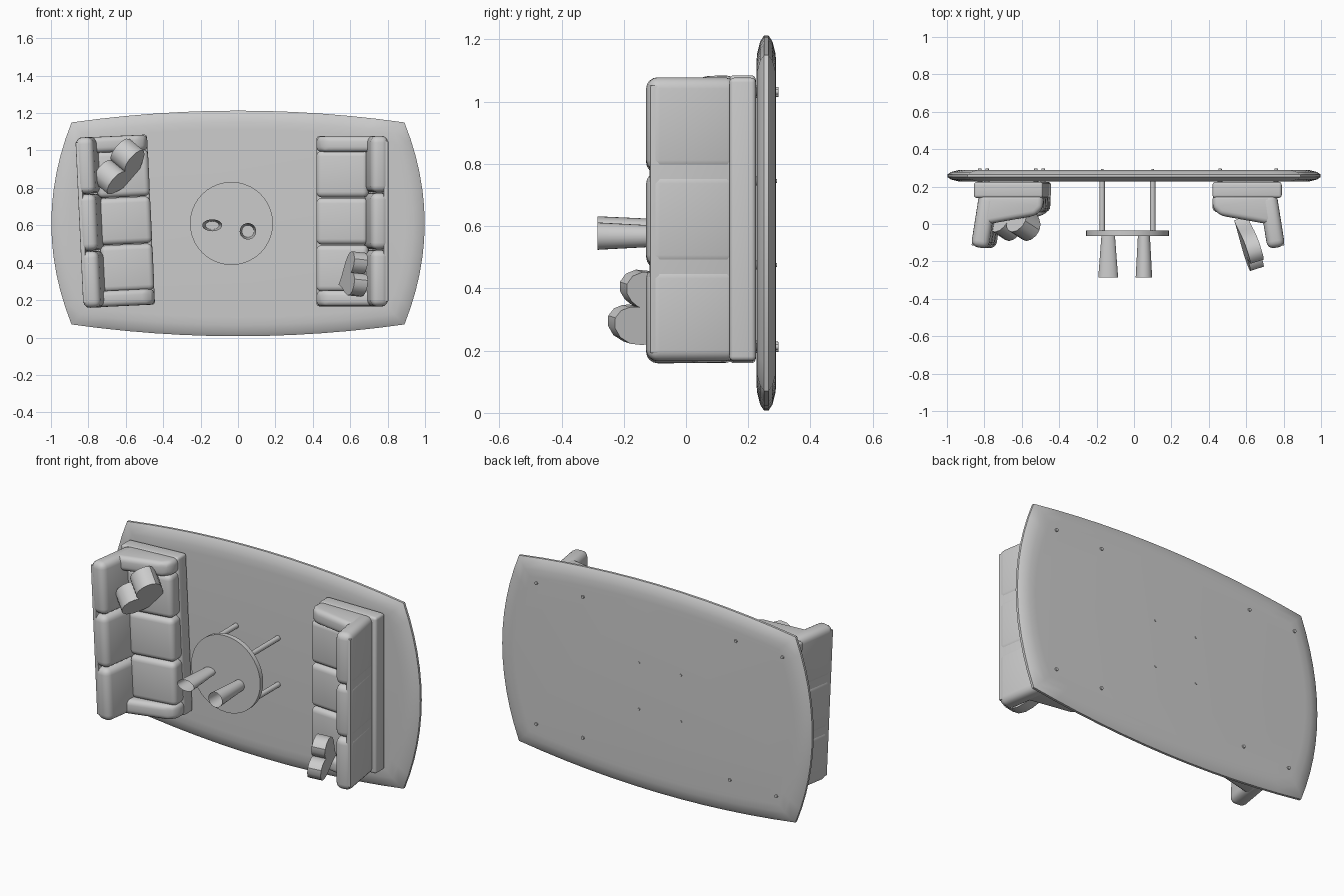
import bpy, bmesh, math
from mathutils import Matrix, Vector

cube = bpy.data.objects.get("Cube")
if cube:
    bpy.data.objects.remove(cube)

grey = bpy.data.materials.new("soft_grey")
grey.use_nodes = True
GREY = (0.6, 0.6, 0.6, 1)
grey.diffuse_color = GREY
grey.node_tree.nodes["Principled BSDF"].inputs["Base Color"].default_value = GREY

# The room set is built floor-down, then stood up on the edge of its rug
STAND = Matrix.Translation((0, 0.29, 0.61)) @ Matrix.Rotation(math.pi / 2, 4, 'X')


def finish(name, bm, place=Matrix(), angle=35):
    bmesh.ops.recalc_face_normals(bm, faces=bm.faces)
    bm.transform(STAND @ place)
    mesh = bpy.data.meshes.new(name)
    bm.to_mesh(mesh)
    bm.free()
    mesh.materials.append(grey)
    obj = bpy.data.objects.new(name, mesh)
    bpy.context.collection.objects.link(obj)
    bpy.ops.object.select_all(action='DESELECT')
    obj.select_set(True)
    bpy.context.view_layer.objects.active = obj
    bpy.ops.object.shade_smooth_by_angle(angle=math.radians(angle))
    return obj


def soften(bm, edges, radius):
    bmesh.ops.bevel(bm, geom=edges, offset=radius, segments=4, profile=0.5,
                    affect='EDGES', clamp_overlap=True)


def soft_box(name, size, place, radius):
    bm = bmesh.new()
    bmesh.ops.create_cube(bm, size=1, matrix=Matrix.Diagonal((*size, 1)))
    soften(bm, bm.edges[:], radius)
    return finish(name, bm, place)


def slab(name, outline, depth, place, radius=0):
    """Extrude an outline in the local XZ plane, centred along local Y."""
    bm = bmesh.new()
    face = bm.faces.new([bm.verts.new((x, -depth / 2, z)) for x, z in outline])
    ext = bmesh.ops.extrude_face_region(bm, geom=[face])
    moved = [v for v in ext["geom"] if isinstance(v, bmesh.types.BMVert)]
    bmesh.ops.translate(bm, verts=moved, vec=(0, depth, 0))
    if radius:
        soften(bm, bm.edges[:], radius)
    return finish(name, bm, place)


def cone(name, r1, r2, low, high, x, y, squash=1, sides=24, open_top=False):
    bm = bmesh.new()
    bmesh.ops.create_cone(bm, cap_ends=True, segments=sides, radius1=r1,
                          radius2=r2, depth=high - low)
    if open_top:
        lid = [f for f in bm.faces if f.normal.z > 0.9]
        bmesh.ops.delete(bm, geom=lid, context='FACES_ONLY')
    place = Matrix.Translation((x, y, (low + high) / 2))
    return finish(name, bm, place @ Matrix.Diagonal((1, squash, 1, 1)))


# Rug: four bowed edges with a thin, rounded rim
def rug():
    steps = 12
    half_x, half_y, bow_x, bow_y = 0.89, 0.54, 0.108, 0.063
    quarter = []
    for i in range(steps):
        t = 2 * i / steps - 1
        quarter.append((half_x + bow_x * (1 - t * t), half_y * t))
    for i in range(steps):
        t = 1 - 2 * i / steps
        quarter.append((half_x * t, half_y + bow_y * (1 - t * t)))
    outline = quarter + [(-x, -y) for x, y in quarter]
    rim = [(0.1, 0.032), (0.06, 0.03), (0.02, 0.02), (0, 0.007)]
    profile = [(i, 0.032 - h) for i, h in rim] + [(i, 0.032 + h) for i, h in reversed(rim)]
    bm = bmesh.new()
    rings = [[bm.verts.new((x * (1 - i), y * (1 - i / 0.6), h)) for x, y in outline]
             for i, h in profile]
    n = len(outline)
    for a, b in zip(rings, rings[1:]):
        for k in range(n):
            bm.faces.new((a[k], a[(k + 1) % n], b[(k + 1) % n], b[k]))
    bm.faces.new(rings[0])
    bm.faces.new(rings[-1])
    finish("rug", bm)


rug()


# Sofa: its back is on local +x, its seat faces local -x
def sofa(side, place):
    def at(x, y, z, tilt=0):
        return place @ Matrix.Translation((x, y, z)) @ Matrix.Rotation(math.radians(tilt), 4, 'Y')
    soft_box(side + "_sofa_base", (0.37, 0.91, 0.085), at(-0.005, 0, 0.108), 0.015)
    arm = [(-0.19, 0.13), (-0.19, 0.205), (-0.15, 0.245), (0.13, 0.295), (0.15, 0.13)]
    for label, s in (("near", -1), ("far", 1)):
        slab(f"{side}_sofa_{label}_arm", arm, 0.085, at(0, s * 0.412, 0), 0.03)
    for i in (-1, 0, 1):
        soft_box(f"{side}_seat_cushion_{i + 2}", (0.28, 0.25, 0.1),
                 at(-0.05, i * 0.252, 0.185, -4), 0.03)
        soft_box(f"{side}_back_cushion_{i + 2}", (0.095, 0.302, 0.29),
                 at(0.128, i * 0.305, 0.273, 9), 0.036)
    soft_box(side + "_back_panel", (0.025, 0.86, 0.275), at(0.16, 0, 0.27, 9), 0.003)
    for x in (-0.15, 0.15):
        for y in (-0.41, 0.41):
            bm = bmesh.new()
            bmesh.ops.create_cone(bm, cap_ends=True, segments=12, radius1=0.009,
                                  radius2=0.014, depth=0.085)
            finish(side + "_sofa_foot", bm, at(x, y, 0.036))


sofa("left", Matrix.Translation((0.61, 0.012, 0)))
sofa("right", Matrix.Translation((-0.655, 0.012, 0)) @ Matrix.Rotation(math.radians(182.7), 4, 'Z'))

# Round table with four legs
cone("table_top", 0.222, 0.222, 0.325, 0.353, -0.035, 0, sides=40)
for sx in (-1, 1):
    for sy in (-1, 1):
        cone("table_leg", 0.006, 0.015, -0.003, 0.06, -0.035 + sx * 0.135, sy * 0.135, sides=12)
        cone("table_leg_post", 0.015, 0.015, 0.06, 0.33, -0.035 + sx * 0.135, sy * 0.135, sides=12)

# Open cups, one of them oval
cone("oval_cup", 0.036, 0.053, 0.35, 0.575, -0.138, -0.01, squash=0.6, open_top=True)
cone("round_cup", 0.032, 0.044, 0.35, 0.575, 0.053, -0.042, open_top=True)


# Heart pillows, given by centre, outward direction, size and roll
def heart(name, centre, facing, width, height, depth, roll=0):
    outline = []
    for i in range(28):
        t = 2 * math.pi * i / 28
        z = 13 * math.cos(t) - 5 * math.cos(2 * t) - 2 * math.cos(3 * t) - math.cos(4 * t)
        outline.append((math.sin(t) ** 3 * width / 2, (z + 2.5) / 29 * height))
    out = Vector(facing).normalized()
    across = Vector((0, 0, 1)).cross(out).normalized()
    up = out.cross(across)
    turn = Matrix((across, -out, up)).transposed().to_4x4()
    place = Matrix.Translation(centre) @ turn @ Matrix.Rotation(math.radians(roll), 4, 'Y')
    slab(name, outline, depth, place)


heart("right_heart_pillow", (-0.62, 0.29, 0.25), (0.7, -0.58, 0.45), 0.3, 0.24, 0.11)
heart("left_heart_pillow", (0.615, -0.29, 0.385), (-0.95, 0.1, 0.3), 0.24, 0.28, 0.075, roll=-20)
